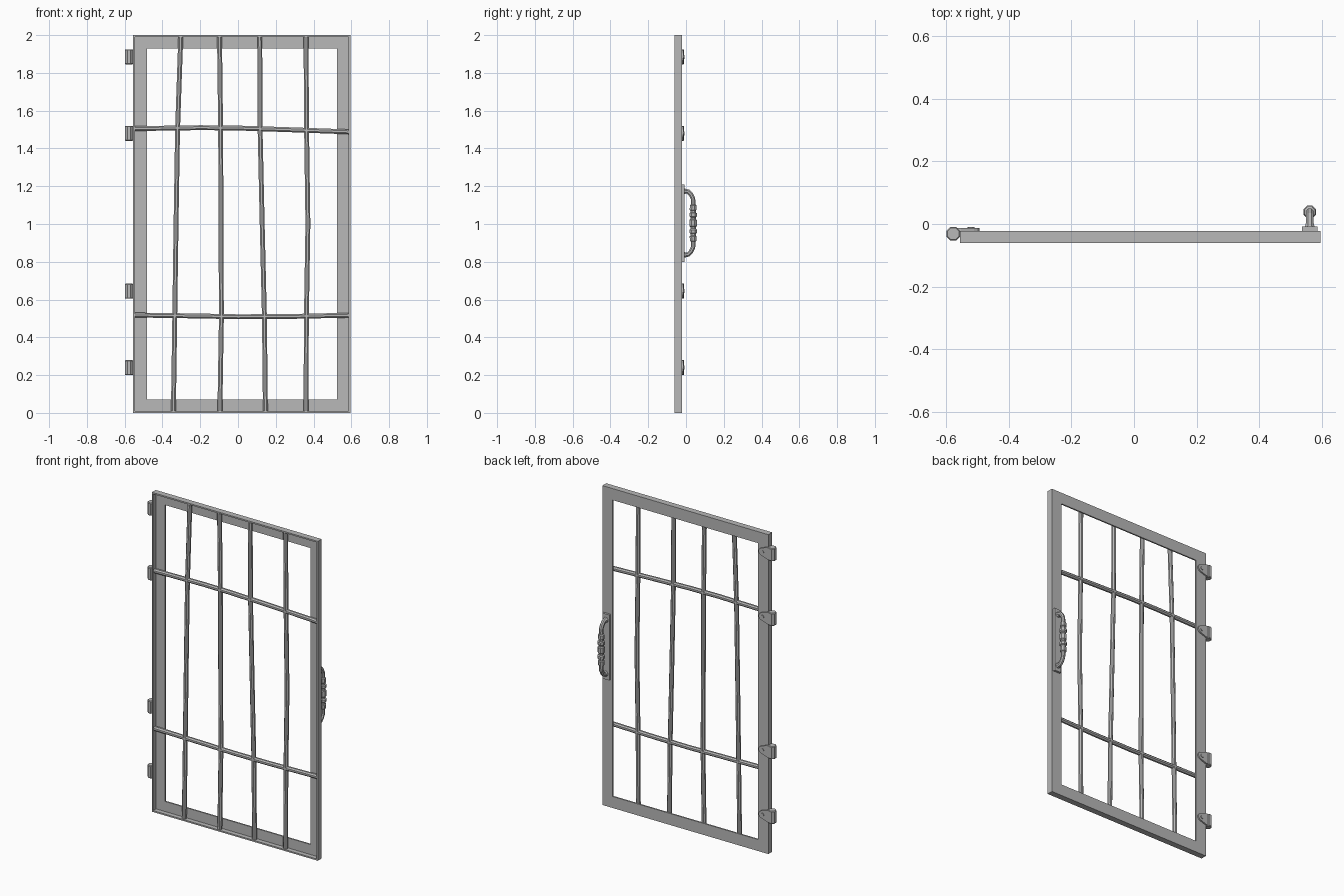
import bpy, bmesh, math
from mathutils import Vector

cube = bpy.data.objects.get("Cube")
if cube:
    bpy.data.objects.remove(cube, do_unlink=True)

iron = bpy.data.materials.new("grey_iron")
iron.use_nodes = True
colour = (0.48, 0.48, 0.48, 1)
iron.diffuse_color = colour
iron.node_tree.nodes["Principled BSDF"].inputs["Base Color"].default_value = colour


def finish(name, bm):
    bmesh.ops.recalc_face_normals(bm, faces=bm.faces)
    mesh = bpy.data.meshes.new(name)
    bm.to_mesh(mesh)
    bm.free()
    mesh.materials.append(iron)
    obj = bpy.data.objects.new(name, mesh)
    bpy.context.collection.objects.link(obj)
    return obj


def bridge(bm, rings, closed=False):
    pairs = list(zip(rings, rings[1:]))
    if closed:
        pairs.append((rings[-1], rings[0]))
    for a, b in pairs:
        for i in range(len(a)):
            j = (i + 1) % len(a)
            bm.faces.new((a[i], a[j], b[j], b[i]))


def tube(name, points, radii, side, sides=8):
    """Sweep a polygon along a planar path; side is the plane's normal."""
    bm = bmesh.new()
    points = [Vector(p) for p in points]
    side = Vector(side)
    rings = []
    for i, p in enumerate(points):
        tangent = points[min(i + 1, len(points) - 1)] - points[max(i - 1, 0)]
        across = tangent.normalized().cross(side)
        angles = [math.tau * (k + 0.5) / sides for k in range(sides)]
        rings.append([bm.verts.new(p + radii[i] * (math.cos(a) * side + math.sin(a) * across))
                      for a in angles])
    bridge(bm, rings)
    bm.faces.new(rings[0])
    bm.faces.new(rings[-1])
    return finish(name, bm)


def plate(name, outline, y0, y1):
    """Extrude an x-z outline from y0 to y1."""
    bm = bmesh.new()
    rings = [[bm.verts.new((x, y, z)) for x, z in outline] for y in (y0, y1)]
    bridge(bm, rings)
    bm.faces.new(rings[0])
    bm.faces.new(rings[1])
    return finish(name, bm)


def disc(cx, cz, r, n=10):
    return [(cx + r * math.cos(math.tau * k / n), cz + r * math.sin(math.tau * k / n))
            for k in range(n)]


# Angle-iron frame: L section carried round the rectangle
LEFT, RIGHT, HEIGHT = -0.555, 0.595, 2.0
FRONT, BACK, LIP = -0.06, -0.022, 0.009
bm = bmesh.new()
rings = []
for inset, y in ((0, FRONT), (0, BACK), (0.072, BACK), (0.072, BACK - LIP),
                 (LIP, BACK - LIP), (LIP, FRONT)):
    x0, x1, z0, z1 = LEFT + inset, RIGHT - inset, inset, HEIGHT - inset
    rings.append([bm.verts.new((x, y, z)) for x, z in ((x0, z0), (x1, z0), (x1, z1), (x0, z1))])
bridge(bm, rings, closed=True)
finish("frame", bm)

# Slightly bent upright bars, bottom to top
levels = (0.008, 0.5, 1.0, 1.5, 1.992)
uprights = ((-0.342, -0.335, -0.328, -0.32, -0.303),
            (-0.096, -0.088, -0.09, -0.092, -0.098),
            (0.145, 0.14, 0.128, 0.117, 0.115),
            (0.36, 0.362, 0.37, 0.363, 0.36))
for n, xs in enumerate(uprights, 1):
    tube(f"upright_bar_{n}", [(x, -0.043, z) for x, z in zip(xs, levels)], [0.014] * 5, (0, 1, 0))

# Cross bars
stations = (-0.546, -0.2, 0.0, 0.25, 0.586)
for name, zs in (("upper", (1.505, 1.51, 1.508, 1.5, 1.488)),
                 ("lower", (0.518, 0.513, 0.509, 0.51, 0.517))):
    tube(f"{name}_cross_bar", [(x, -0.043, z) for x, z in zip(stations, zs)],
         [0.014] * 5, (0, 1, 0))

# Hinges: barrel, round-ended leaf and screw
for n, z in enumerate((0.24, 0.645, 1.48, 1.885), 1):
    heights = (-0.04, -0.036, 0.036, 0.04)
    tube(f"hinge_barrel_{n}", [(-0.577, -0.031, z + h) for h in heights],
         (0.02, 0.0235, 0.0235, 0.02), (1, 0, 0))
    tip = [(-0.517 + 0.024 * math.cos(a), z + 0.024 * math.sin(a))
           for a in (math.radians(d) for d in range(-75, 76, 30))]
    leaf = [(-0.577, z - 0.037), (-0.552, z - 0.037), *tip,
            (-0.552, z + 0.037), (-0.577, z + 0.037)]
    plate(f"hinge_leaf_{n}", leaf, BACK, -0.013)
    plate(f"hinge_screw_{n}", disc(-0.52, z, 0.011), BACK, -0.009)

# Pull handle: back plate and beaded grip mirrored about its middle
GRIP_X, MID = 0.561, 1.005
plate("handle_plate", [(GRIP_X + sx * 0.024, MID + sz * 0.205)
                       for sx, sz in ((-1, -1), (1, -1), (1, 1), (-1, 1))], BACK, -0.008)
half = ((0.168, -0.01, 0.018), (0.168, -0.002, 0.014), (0.166, 0.012, 0.013),
        (0.152, 0.026, 0.013), (0.13, 0.037, 0.013), (0.098, 0.038, 0.013),
        (0.094, 0.038, 0.019), (0.07, 0.038, 0.02), (0.066, 0.038, 0.015),
        (0.056, 0.038, 0.015), (0.052, 0.038, 0.022), (0.036, 0.038, 0.022),
        (0.03, 0.038, 0.016), (0.022, 0.038, 0.016), (0.016, 0.038, 0.021))
grip = [(d, y, r) for d, y, r in half] + [(-d, y, r) for d, y, r in reversed(half)]
tube("handle_grip", [(GRIP_X, y, MID + d) for d, y, r in grip], [r for d, y, r in grip], (1, 0, 0))
